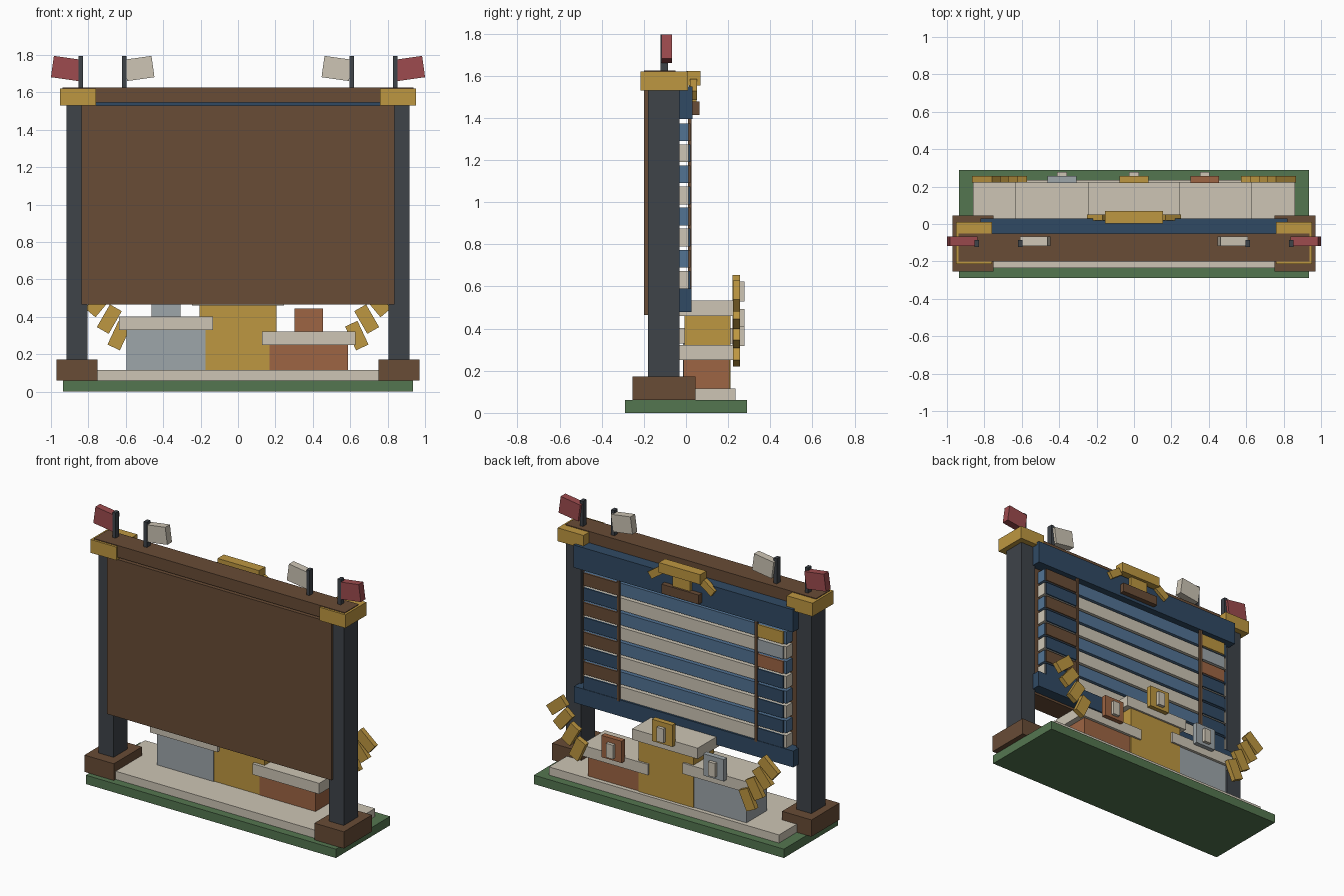
import bpy
from math import radians

cube = bpy.data.objects.get("Cube")
if cube:
    bpy.data.objects.remove(cube, do_unlink=True)


def srgb(r, g, b):
    def lin(c):
        c /= 255
        return c / 12.92 if c < 0.04 else ((c + 0.055) / 1.055) ** 2.4
    return (lin(r), lin(g), lin(b), 1)


def material(name, *rgb):
    m = bpy.data.materials.new(name)
    m.use_nodes = True
    m.diffuse_color = srgb(*rgb)
    m.node_tree.nodes["Principled BSDF"].inputs["Base Color"].default_value = srgb(*rgb)
    return m


green = material("grass_green", 84, 118, 80)
brown = material("dark_wood", 104, 76, 54)
charcoal = material("charcoal", 62, 67, 73)
navy = material("navy", 48, 74, 100)
blue = material("steel_blue", 82, 115, 148)
cream = material("cream_stone", 205, 197, 181)
gold = material("gold", 190, 151, 65)
silver = material("silver", 158, 166, 170)
bronze = material("bronze", 158, 101, 67)
red = material("flag_red", 157, 75, 78)


def box(name, mat, x, y, z, tilt=0):
    """Box from (low, high) ranges, tilted about y by degrees."""
    spans = (x, y, z)
    bpy.ops.mesh.primitive_cube_add(size=1, location=[(a + b) / 2 for a, b in spans])
    o = bpy.context.object
    o.name = name
    o.scale = [b - a for a, b in spans]
    o.rotation_euler.y = radians(tilt)
    o.data.materials.append(mat)
    return o


def pair(name, mat, x, y, z, tilt=0):
    """Same box on the left (+x) and mirrored on the right."""
    box("left_" + name, mat, x, y, z, tilt)
    box("right_" + name, mat, (-x[1], -x[0]), y, z, -tilt)


def around(c, size):
    return (c - size / 2, c + size / 2)


# Ground and plinth
box("ground_slab", green, (-0.935, 0.935), (-0.29, 0.29), (0, 0.06))
box("plinth", cream, (-0.86, 0.86), (-0.235, 0.235), (0.06, 0.115))

# Posts, feet and caps
pair("post", charcoal, (0.805, 0.917), (-0.18, -0.03), (0.17, 1.54))
pair("post_foot", brown, (0.75, 0.97), (-0.255, 0.045), (0.06, 0.173))
pair("post_cap", gold, (0.76, 0.953), (-0.215, 0.01), (1.53, 1.62))

# Board body, roof and frame rails
box("board_panel", brown, (-0.838, 0.838), (-0.2, -0.05), (0.465, 1.53))
box("roof_beam", brown, (-0.938, 0.938), (-0.2, -0.05), (1.545, 1.625))
box("top_rail", navy, (-0.82, 0.82), (-0.05, 0.03), (1.395, 1.548))
box("bottom_rail", navy, (-0.82, 0.82), (-0.05, 0.025), (0.48, 0.59))

# Score rows with rank chips and end chips
ranks = [gold, silver, bronze] + [navy] * 5
for i, rank in enumerate(ranks):
    z = around(1.332 - 0.1 * i, 0.084)
    box(f"row_{i + 1}", cream if i % 2 else blue, (-0.76, 0.76), (-0.05, 0.012), z)
    box(f"rank_chip_{i + 1}", rank, (-0.74, -0.55), (0.01, 0.022), z)
    box(f"end_chip_{i + 1}", navy if i % 2 else brown, (0.5, 0.75), (0.01, 0.022), z)
for i, x in enumerate((-0.54, 0.49)):
    box(f"column_divider_{i + 1}", brown, around(x, 0.018), (0.01, 0.027), (0.58, 1.4))

# Trophy emblem on the top rail
box("trophy_cup", gold, (-0.155, 0.155), (0.003, 0.07), (1.555, 1.622))
box("trophy_stem", gold, (-0.065, 0.065), (0.015, 0.05), (1.47, 1.56))
box("trophy_base", brown, (-0.14, 0.14), (0.02, 0.064), (1.415, 1.478))
pair("trophy_handle", gold, around(0.195, 0.1), (0.018, 0.052), around(1.535, 0.05), 35)

# Podium: name, material, centre, half width, body top, front reach
steps = [("first", gold, 0, 0.205, 0.46, 0.212),
         ("second", silver, -0.385, 0.212, 0.33, 0.206),
         ("third", bronze, 0.378, 0.21, 0.25, 0.206)]
for name, mat, x, half, top, reach in steps:
    back = -0.012 if name == "third" else reach - 0.22
    box(name + "_podium", mat, (x - half, x + half), (back, reach), (0.115, top))
    deck = top + 0.073
    box(name + "_podium_deck", cream, around(x, half * 2 + 0.08), (-0.03, 0.225), (top, deck))
    box(name + "_plaque", mat, around(x, 0.153), (0.22, 0.256), (deck - 0.025, deck + 0.122))
    box(name + "_plaque_mark", cream, around(x, 0.052), (0.25, 0.278), (deck - 0.005, deck + 0.09))

# Laurel leaves on both sides
leaves = [(0.635, 0.3, 25), (0.688, 0.388, 30), (0.745, 0.475, 40), (0.79, 0.555, 50)]
for i, (x, z, lean) in enumerate(leaves):
    pair(f"laurel_leaf_{i + 1}", gold, around(x, 0.073), (0.222, 0.256), around(z, 0.14), -lean)

# Flags on the roof
for name, mat, pole, flag, tilt in (("outer", red, 0.842, 0.919, -8), ("inner", cream, 0.608, 0.528, 8)):
    pair(name + "_flag_pole", charcoal, around(pole, 0.024), (-0.122, -0.085), (1.6, 1.795))
    pair(name + "_flag", mat, around(flag, 0.148), (-0.117, -0.067), around(1.728, 0.115), tilt)
